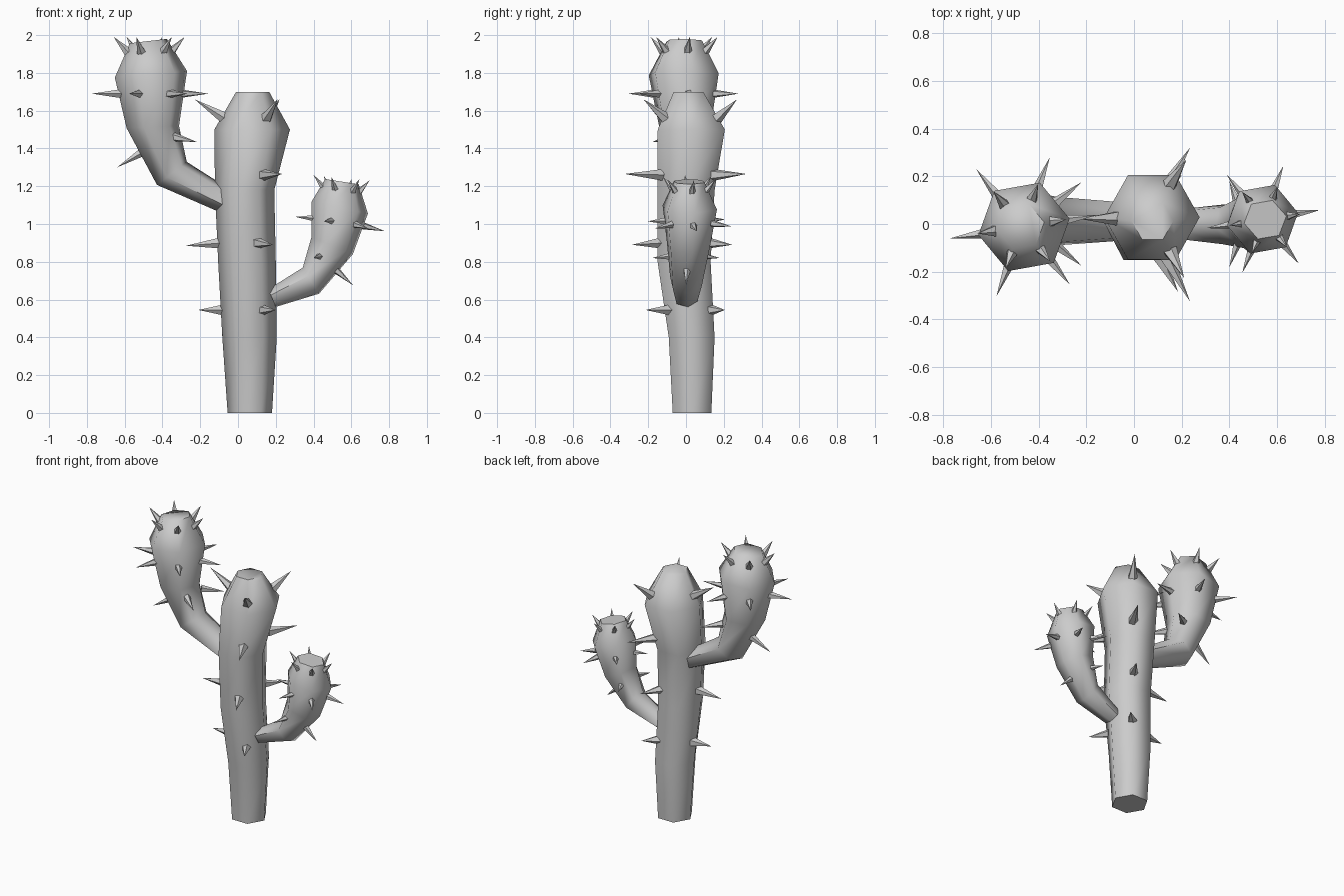
import bpy, math
from mathutils import Vector

if "Cube" in bpy.data.objects:
    bpy.data.objects.remove(bpy.data.objects["Cube"])


def make_object(name, verts, faces):
    mesh = bpy.data.meshes.new(name)
    mesh.from_pydata(verts, [], faces)
    ob = bpy.data.objects.new(name, mesh)
    bpy.context.collection.objects.link(ob)
    bpy.ops.object.select_all(action='DESELECT')
    ob.select_set(True)
    bpy.context.view_layer.objects.active = ob
    bpy.ops.object.shade_smooth_by_angle(angle=math.radians(65))
    return ob


def stem(name, rings, phase):
    """Six-sided loft; each ring: left x,z / right x,z outline points, centre y, y radius."""
    verts, faces = [], []
    for xl, zl, xr, zr, cy, ry in rings:
        c = Vector(((xl + xr) / 2, cy, (zl + zr) / 2))
        u = Vector(((xr - xl) / 2, 0, (zr - zl) / 2))
        for i in range(6):
            a = math.radians(phase + 60 * i)
            verts.append(c + u * math.cos(a) + Vector((0, ry * math.sin(a), 0)))
    for k in range(len(rings) - 1):
        for i in range(6):
            j = (i + 1) % 6
            faces.append((6*k + i, 6*k + j, 6*k + 6 + j, 6*k + 6 + i))
    faces.append(tuple(range(5, -1, -1)))
    faces.append(tuple(range(len(verts) - 6, len(verts))))
    return make_object(name, verts, faces)


def spikes(name, pairs, r, sides=5):
    """One object holding a cone for every (base, tip) pair."""
    verts, faces = [], []
    for base, tip in pairs:
        base, tip = Vector(base), Vector(tip)
        q = (tip - base).to_track_quat('Z', 'Y')
        n = len(verts)
        for i in range(sides):
            a = 2 * math.pi * i / sides
            verts.append(base + q @ Vector((r * math.cos(a), r * math.sin(a), 0)))
        verts.append(tip)
        faces += [(n + i, n + (i + 1) % sides, n + sides) for i in range(sides)]
        faces.append(tuple(n + i for i in range(sides - 1, -1, -1)))
    return make_object(name, verts, faces)


def spike_ring(cx, cy, r0, z0, r1, z1, slope=0.0):
    """Six spikes around a stem, base radius/height to tip radius/height."""
    out = []
    for i in range(6):
        a = math.radians(9 + 60 * i)
        c, s = math.cos(a), math.sin(a)
        out.append(((cx + r0*c, cy + r0*s, z0 + slope*r0*c),
                    (cx + r1*c, cy + r1*s, z1 + slope*r1*c)))
    return out


# Trunk
stem("trunk", [
    (-.055, 0, .18, 0, .032, .118),
    (-.083, .4, .205, .4, .03, .14),
    (-.105, .8, .20, .8, -.01, .162),
    (-.122, 1.18, .192, 1.18, .0, .175),
    (-.125, 1.5, .275, 1.5, .028, .205),
    (-.01, 1.7, .165, 1.7, .013, .09)], 0)

# Left (taller) arm
stem("left_arm", [
    (-.07, 1.05, -.02, 1.17, .01, .085),
    (-.43, 1.206, -.27, 1.33, .01, .11),
    (-.592, 1.508, -.31, 1.52, -.005, .145),
    (-.655, 1.775, -.267, 1.81, -.012, .197),
    (-.574, 1.957, -.375, 1.98, -.01, .1)], 10)

# Right (shorter) arm
stem("right_arm", [
    (.16, .655, .2, .56, .0, .065),
    (.342, .77, .43, .63, .0, .09),
    (.387, .93, .61, .84, .012, .12),
    (.388, 1.12, .69, 1.055, .02, .153),
    (.46, 1.238, .64, 1.21, .018, .086)], 10)

# Trunk spikes
spikes("trunk_spikes", [
    ((-.07, .03, .545), (-.21, .02, .545)),
    ((.12, -.08, .545), (.2, -.215, .545)),
    ((.12, .125, .545), (.2, .205, .545)),
    ((-.085, 0, .9), (-.275, 0, .885)),
    ((.1, -.13, .9), (.185, -.285, .89)),
    ((.1, .11, .9), (.185, .245, .89)),
    ((.13, -.13, 1.26), (.235, -.325, 1.265)),
    ((.13, .145, 1.26), (.235, .32, 1.265)),
    ((-.07, .025, 1.56), (-.23, .022, 1.66)),
    ((.15, -.11, 1.56), (.21, -.225, 1.66)),
    ((.15, .165, 1.56), (.22, .27, 1.66))], .032)

# Left arm spikes: belt, crown and elbow
spikes("left_arm_spikes",
       spike_ring(-.465, -.012, .155, 1.69, .312, 1.69)
       + spike_ring(-.47, -.01, .115, 1.91, .19, 1.99)
       + [((-.5, 0, 1.385), (-.64, -.02, 1.3)),
          ((-.34, -.08, 1.46), (-.22, -.175, 1.435)),
          ((-.34, .08, 1.46), (-.22, .175, 1.435))], .025)

# Right arm spikes
spikes("right_arm_spikes",
       spike_ring(.54, .02, .125, 1.01, .24, 1.0, -.16)
       + spike_ring(.548, .018, .09, 1.175, .15, 1.245, -.1)
       + [((.52, .005, .755), (.61, .0, .675)),
          ((.435, -.075, .83), (.4, -.18, .82)),
          ((.435, .085, .83), (.4, .18, .82))], .02)
